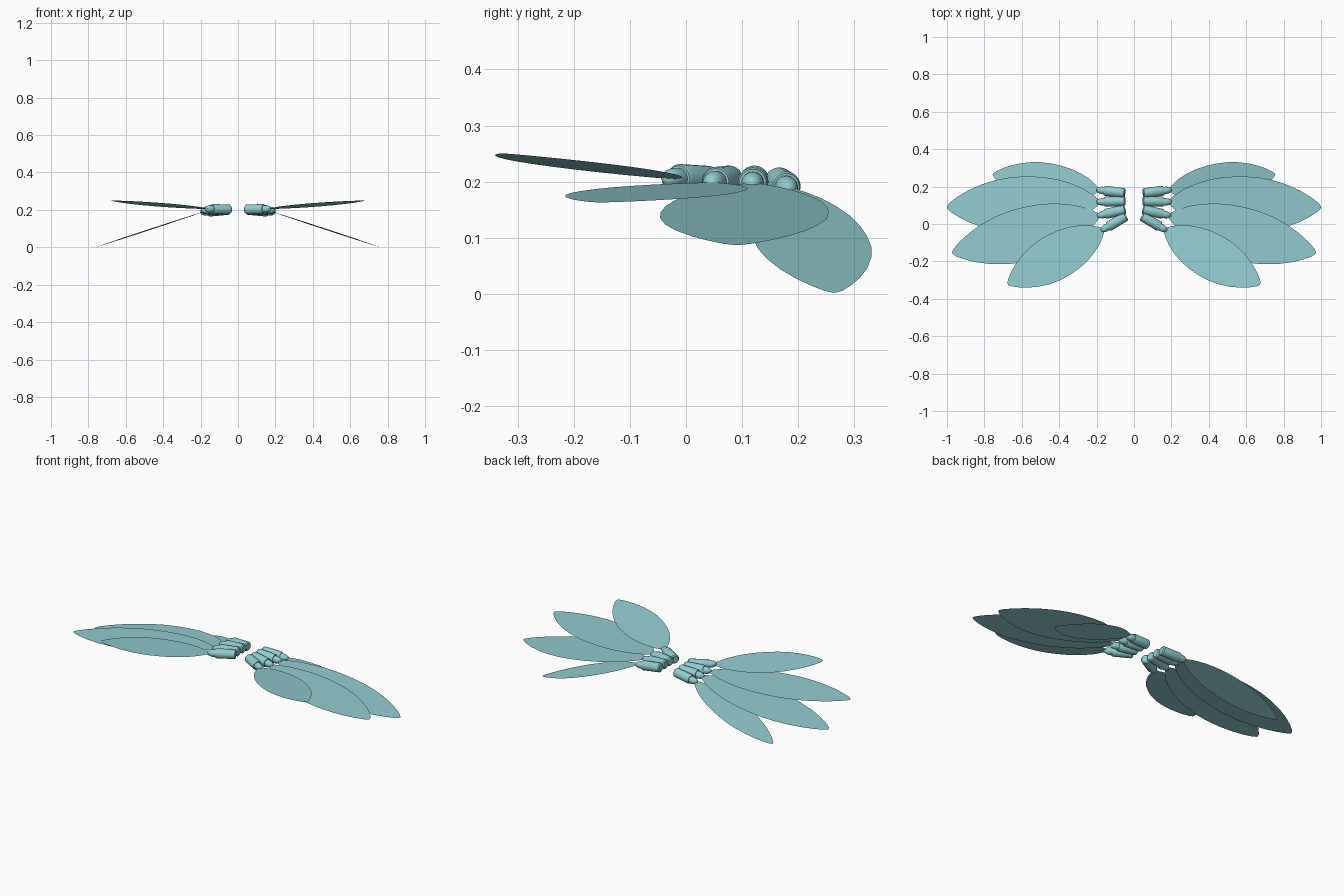
import bpy, bmesh, math
from mathutils import Vector

if "Cube" in bpy.data.objects:
    bpy.data.objects.remove(bpy.data.objects["Cube"])


def material(name, rgb):
    m = bpy.data.materials.new(name)
    m.diffuse_color = (*rgb, 1)
    m.use_nodes = True
    m.node_tree.nodes["Principled BSDF"].inputs["Base Color"].default_value = m.diffuse_color
    return m


wing_mat = material("pale teal", (0.29, 0.60, 0.63))
socket_mat = material("teal", (0.29, 0.60, 0.63))

# half width of every blade along its length (0 = root, 1 = tip)
LEAF = [(0, .10), (.04, .28), (.1, .50), (.18, .70), (.27, .86), (.37, .96), (.47, 1), (.57, .99),
        (.67, .91), (.77, .76), (.86, .56), (.93, .35), (.98, .16), (1, .03)]

# socket half section: distance along the tube, radius
TUBE = [(0, 0), (0, .020), (.006, .026), (.105, .027), (.112, .024), (.112, .020),
        (.125, .020), (.14, .017), (.152, .010), (.156, 0)]

# name, blade root, tip (x, y, z), half width, slope in x, slope in y, socket start
WINGS = [
    ("rear", (.19, .182), (.755, .265, .002), .103, -.325, -.03, (.048, .165, .200)),
    ("upper_middle", (.19, .118), (1.0, .09, .087), .150, -.135, 0, (.046, .122, .203)),
    ("lower_middle", (.19, .045), (.972, -.155, .163), .143, -.045, 0, (.046, .078, .203)),
    ("front", (.165, -.030), (.675, -.322, .250), .122, .045, -.075, (.042, .042, .202)),
]


def finish(bm, name, mat, smooth):
    me = bpy.data.meshes.new(name)
    bm.to_mesh(me)
    bm.free()
    me.materials.append(mat)
    ob = bpy.data.objects.new(name, me)
    bpy.context.collection.objects.link(ob)
    if smooth:
        bpy.context.view_layer.objects.active = ob
        ob.select_set(True)
        bpy.ops.object.shade_smooth_by_angle(angle=math.radians(40))
        ob.select_set(False)


def blade(name, root, tip, width, sx, sy, side):
    """Flat leaf-shaped wing lying in a tilted plane."""
    r, t = Vector(root), Vector(tip[:2])
    normal = Vector((-(t - r).y, (t - r).x)).normalized()
    outline = [r.lerp(t, f) + normal * width * w for f, w in LEAF]
    outline += [r.lerp(t, f) - normal * width * w for f, w in reversed(LEAF)]
    if side < 0:
        outline.reverse()
    bm = bmesh.new()
    verts = [bm.verts.new((side * p.x, p.y, tip[2] + sx * (p.x - t.x) + sy * (p.y - t.y)))
             for p in outline]
    face = bm.faces.new(verts)
    face.normal_update()
    if face.normal.z < 0:
        face.normal_flip()
    finish(bm, name, wing_mat, False)


def socket(name, start, aim, side, steps=24):
    """Rounded tube with a narrower nub, turned around its own axis."""
    a = Vector((side * start[0], start[1], start[2]))
    d = (Vector((side * aim[0], aim[1], aim[2])) - a).normalized()
    u = d.orthogonal().normalized()
    bm = bmesh.new()
    vs = [bm.verts.new(a + d * s + u * r) for s, r in TUBE]
    es = [bm.edges.new(p) for p in zip(vs, vs[1:])]
    bmesh.ops.spin(bm, geom=vs + es, cent=a, axis=d, angle=math.tau, steps=steps)
    bmesh.ops.remove_doubles(bm, verts=bm.verts, dist=1e-5)
    bmesh.ops.recalc_face_normals(bm, faces=bm.faces)
    finish(bm, name, socket_mat, True)


# four wings and sockets on each side
for side, label in ((1, "right"), (-1, "left")):
    for name, root, tip, width, sx, sy, start in WINGS:
        blade(f"{name}_wing_{label}", root, tip, width, sx, sy, side)
        root_z = tip[2] + sx * (root[0] - tip[0]) + sy * (root[1] - tip[1])
        socket(f"{name}_socket_{label}", start, (*root, root_z), side)
